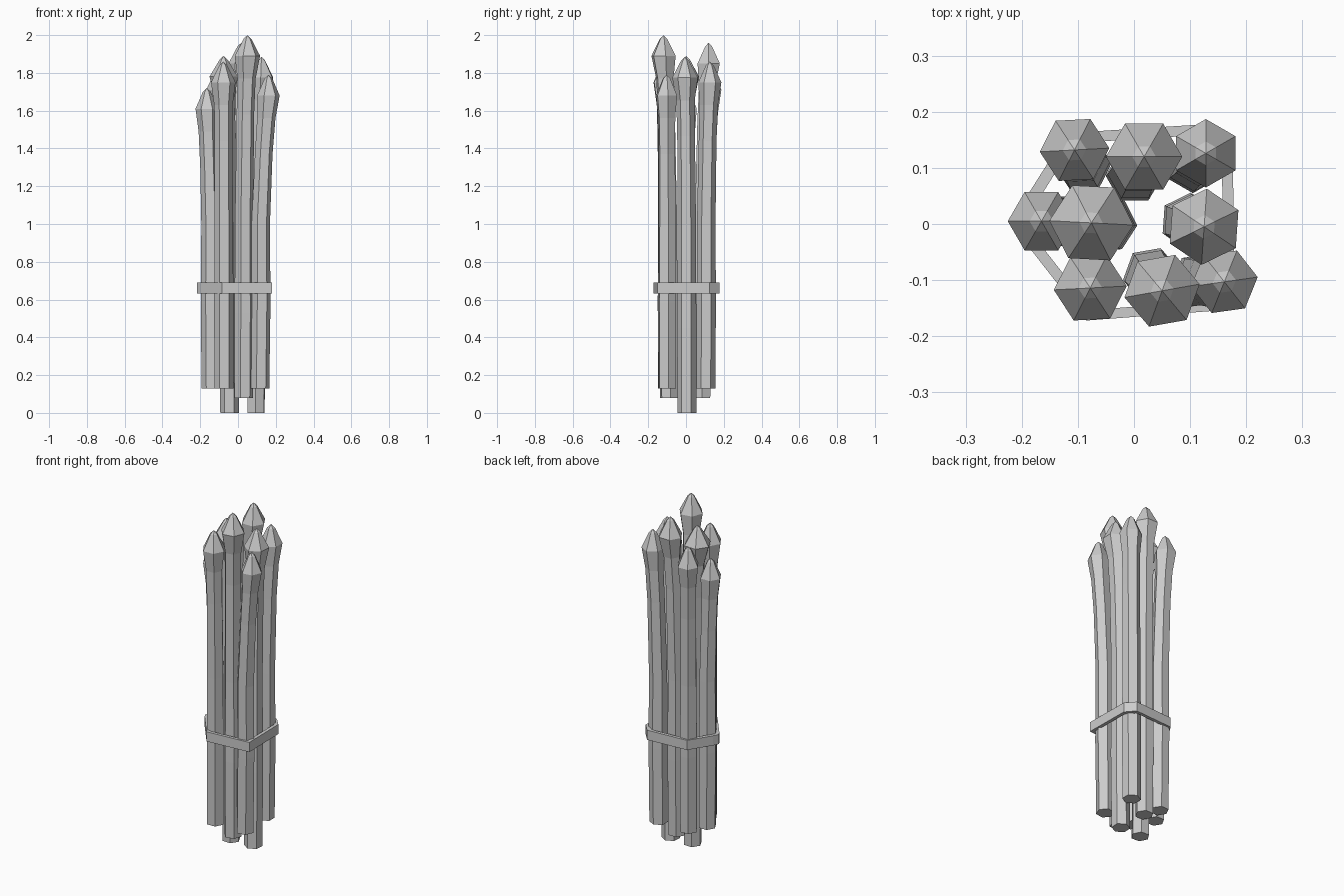
import bpy, bmesh
from math import cos, sin, radians
from mathutils import Vector

if "Cube" in bpy.data.objects:
    bpy.data.objects.remove(bpy.data.objects["Cube"])


def make_object(name, bm):
    bmesh.ops.recalc_face_normals(bm, faces=bm.faces[:])
    mesh = bpy.data.meshes.new(name)
    bm.to_mesh(mesh)
    bm.free()
    obj = bpy.data.objects.new(name, mesh)
    bpy.context.collection.objects.link(obj)


def bridge(bm, a, b):
    n = len(a)
    for i in range(n):
        j = (i + 1) % n
        bm.faces.new((a[i], a[j], b[j], b[i]))


def spear(name, foot, z0, head, z1, head_r, turn):
    """Six-sided stem that curves outward into a pointed bud."""
    foot, head = Vector(foot), Vector(head)
    # height, lean from foot to head, radius
    rows = [(z0, 0.0, 0.050), (z0 + 0.45, 0.12, 0.051), (1.0, 0.10, 0.049),
            (z1 - 0.42, 0.45, 0.047), (z1 - 0.23, 0.75, 0.049),
            (z1 - 0.11, 1.0, head_r), (z1 - 0.02, 1.0, 0.021)]
    bm = bmesh.new()
    rings = []
    for z, lean, r in rows:
        c = foot.lerp(head, lean)
        rings.append([bm.verts.new((c.x + r * cos(radians(turn + 60 * i)),
                                    c.y + r * sin(radians(turn + 60 * i)), z))
                      for i in range(6)])
    for a, b in zip(rings, rings[1:]):
        bridge(bm, a, b)
    bm.faces.new(rings[0])
    apex = bm.verts.new((head.x, head.y, z1))
    for i in range(6):
        bm.faces.new((rings[-1][i], rings[-1][(i + 1) % 6], apex))
    make_object(name, bm)


# Spears: foot xy, foot z, head xy, tip z, bud radius, turn
SPEARS = [
    ((-0.090, 0.105), 0.13, (-0.106, 0.132), 1.82, 0.062, 3),
    ((0.000, 0.085), 0.08, (0.018, 0.120), 1.96, 0.068, 0),
    ((0.105, 0.105), 0.13, (0.128, 0.126), 1.86, 0.061, 30),
    ((-0.143, 0.005), 0.13, (-0.165, 0.005), 1.72, 0.060, 0),
    ((-0.044, 0.000), 0.00, (-0.076, 0.002), 1.89, 0.075, -3),
    ((0.096, 0.005), 0.00, (0.125, -0.005), 1.885, 0.068, 26),
    ((-0.075, -0.103), 0.13, (-0.078, -0.114), 1.86, 0.065, 3),
    ((0.030, -0.090), 0.08, (0.050, -0.119), 2.00, 0.068, 10),
    ((0.116, -0.100), 0.13, (0.161, -0.103), 1.79, 0.060, 8),
]
for n, data in enumerate(SPEARS, 1):
    spear(f"spear_{n}", *data)

# Tie band: hollow angular loop around the stems
OUTLINE = [(-0.085, -0.172), (0.180, -0.152), (0.176, 0.125), (0.130, 0.178),
           (-0.120, 0.162), (-0.200, 0.035), (-0.217, 0.000), (-0.200, -0.025)]
bm = bmesh.new()
loops = [[bm.verts.new((x * s, y * s, z)) for x, y in OUTLINE]
         for s, z in ((1, 0.633), (1, 0.690), (0.89, 0.690), (0.89, 0.633))]
for k in range(4):
    bridge(bm, loops[k], loops[(k + 1) % 4])
make_object("tie_band", bm)
